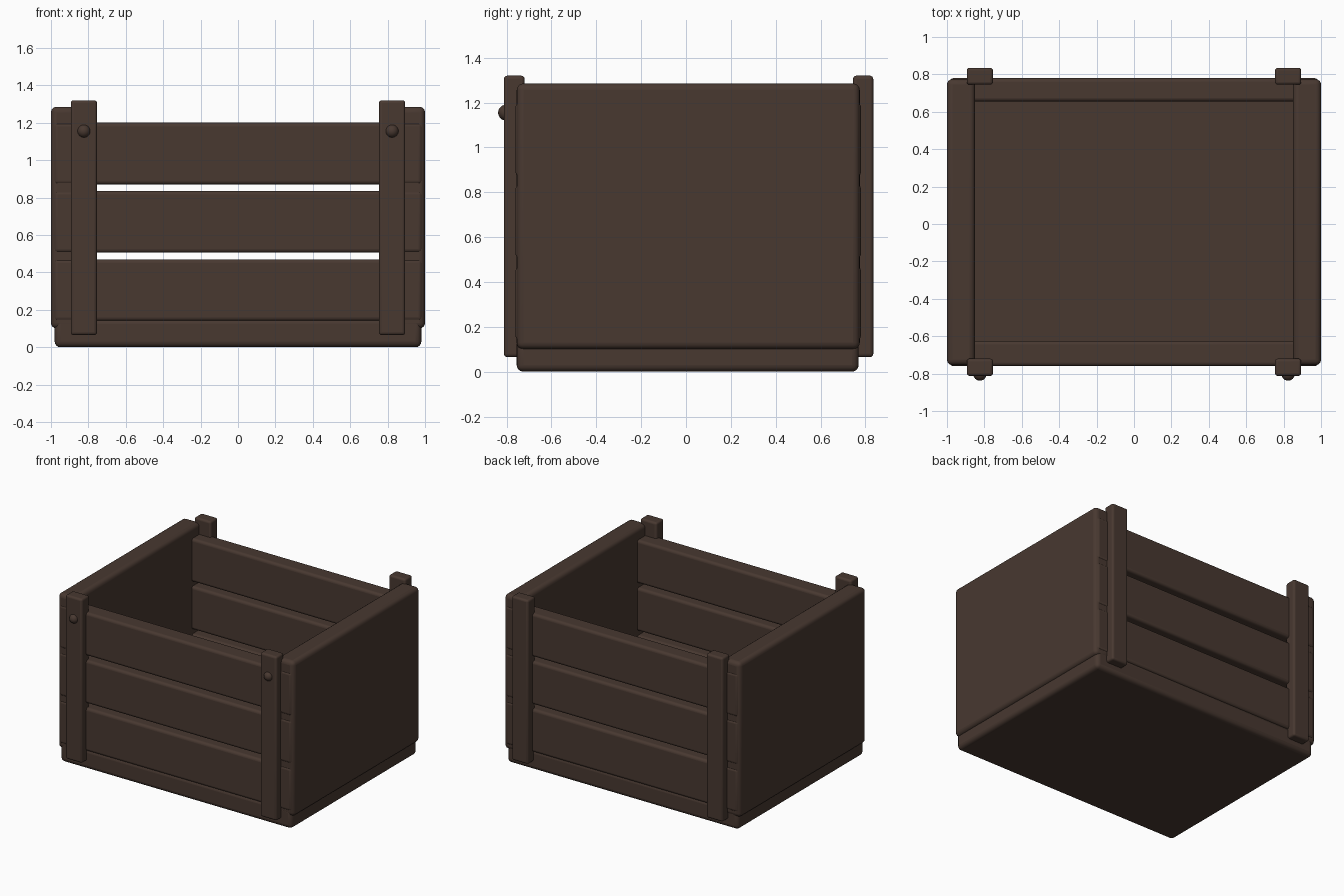
import bpy
import math

if "Cube" in bpy.data.objects:
    bpy.data.objects.remove(bpy.data.objects["Cube"])

wood = bpy.data.materials.new("dark_wood")
wood.diffuse_color = (0.065, 0.04, 0.03, 1)
wood.use_nodes = True
wood.node_tree.nodes["Principled BSDF"].inputs["Base Color"].default_value = wood.diffuse_color


def finish(ob, name):
    ob.name = name
    ob.data.materials.append(wood)
    bpy.ops.object.shade_smooth_by_angle(angle=math.radians(35))


def board(name, x, y, z, bevel):
    """Rounded board given by its (min, max) range on each axis."""
    bpy.ops.mesh.primitive_cube_add(
        size=1, location=[(a + b) / 2 for a, b in (x, y, z)])
    ob = bpy.context.object
    ob.scale = [b - a for a, b in (x, y, z)]
    bpy.ops.object.transform_apply(location=False, rotation=False, scale=True)
    mod = ob.modifiers.new("rounded_edges", 'BEVEL')
    mod.width = bevel
    mod.segments = 4
    finish(ob, name)


# Floor slab
board("base", (-0.98, 0.98), (-0.755, 0.77), (0, 0.155), 0.03)

# Solid end panels
board("left_end_panel", (-1, -0.85), (-0.755, 0.775), (0.1, 1.285), 0.03)
board("right_end_panel", (0.85, 1), (-0.755, 0.775), (0.1, 1.285), 0.03)

# Three horizontal slats on the front and back
for i, z0 in enumerate((0.14, 0.505, 0.87)):
    board(f"front_slat_{i + 1}", (-0.985, 0.985), (-0.76, -0.625), (z0, z0 + 0.33), 0.02)
    board(f"back_slat_{i + 1}", (-0.985, 0.985), (0.655, 0.78), (z0, z0 + 0.33), 0.02)

# Corner battens, with nail heads on the front pair
for side, s in (("left", -1), ("right", 1)):
    x = (s * 0.824 - 0.07, s * 0.824 + 0.07)
    board(f"{side}_front_batten", x, (-0.812, -0.72), (0.065, 1.32), 0.015)
    board(f"{side}_back_batten", x, (0.745, 0.835), (0.065, 1.32), 0.015)
    bpy.ops.mesh.primitive_uv_sphere_add(
        segments=24, ring_count=12, radius=0.035,
        location=(s * 0.824, -0.803, 1.155))
    finish(bpy.context.object, f"{side}_nail_head")
